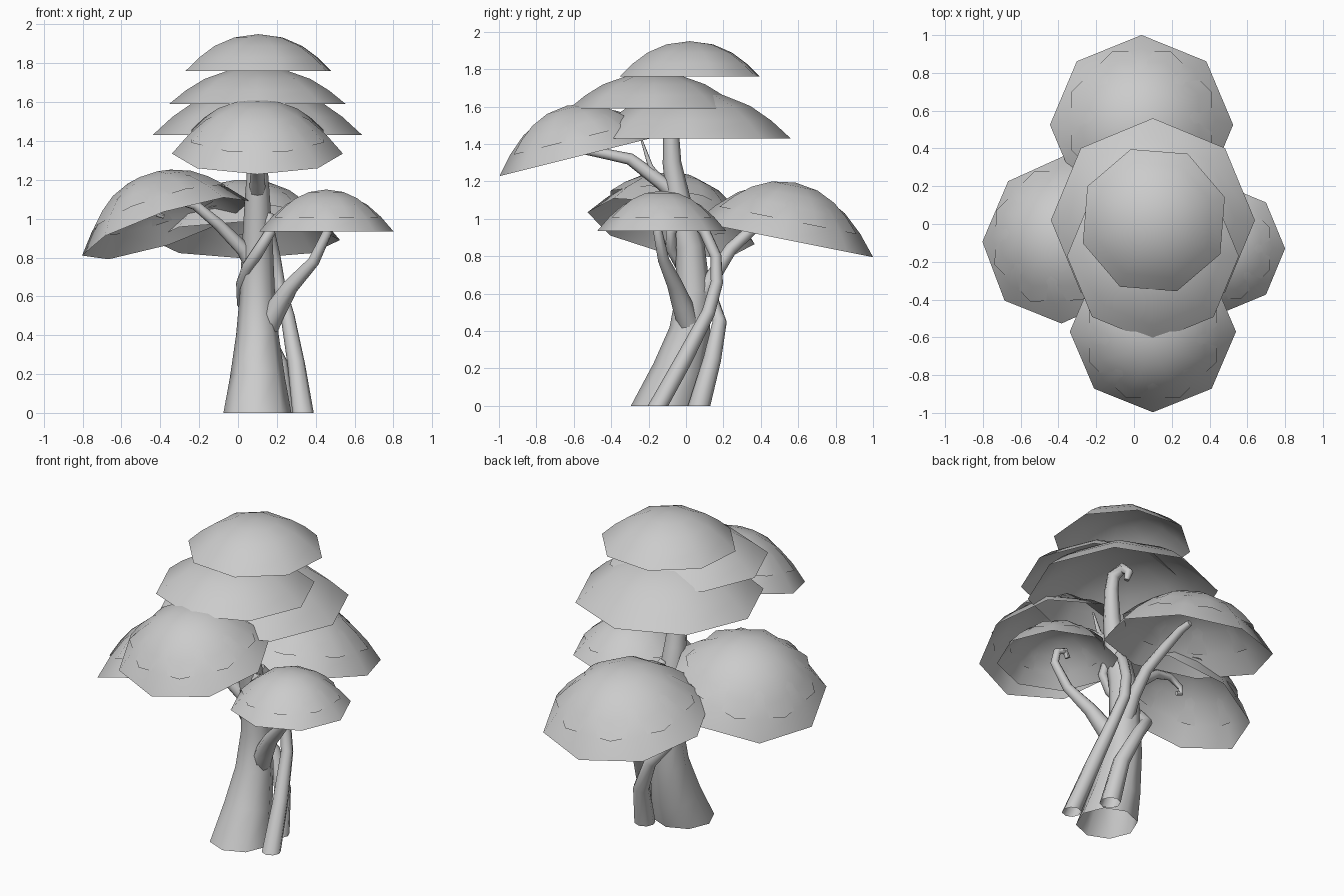
import bpy
import bmesh
from math import cos, sin, pi, radians
from mathutils import Vector

if "Cube" in bpy.data.objects:
    bpy.data.objects.remove(bpy.data.objects["Cube"], do_unlink=True)

grey = bpy.data.materials.new("plain grey")
grey.use_nodes = True
colour = (0.6, 0.6, 0.6, 1)
grey.diffuse_color = colour
grey.node_tree.nodes["Principled BSDF"].inputs["Base Color"].default_value = colour
SIDES = 8


def finish(name, bm):
    """Turn the bmesh into a smooth shaded object."""
    mesh = bpy.data.meshes.new(name)
    bm.to_mesh(mesh)
    bm.free()
    mesh.materials.append(grey)
    obj = bpy.data.objects.new(name, mesh)
    bpy.context.collection.objects.link(obj)
    bpy.ops.object.select_all(action="DESELECT")
    obj.select_set(True)
    bpy.context.view_layer.objects.active = obj
    bpy.ops.object.shade_smooth_by_angle(angle=radians(50))


def bridge(bm, low, high):
    for i in range(SIDES):
        j = (i + 1) % SIDES
        bm.faces.new((low[i], low[j], high[j], high[i]))


def canopy(name, centre, radius, height, normal=(0, 0, 1), turn=0):
    """Hollow eight-sided cap, open below, tilted to the given normal."""
    bm = bmesh.new()
    rings = []
    for r, z in ((1, 0), (.81, .37), (.6, .68), (.33, .91)):
        rings.append([bm.verts.new((radius * r * cos(2 * pi * i / SIDES + radians(turn)),
                                    radius * r * sin(2 * pi * i / SIDES + radians(turn)),
                                    height * z)) for i in range(SIDES)])
    for low, high in zip(rings, rings[1:]):
        bridge(bm, low, high)
    tip = bm.verts.new((0, 0, height))
    for i in range(SIDES):
        bm.faces.new((rings[-1][i], rings[-1][(i + 1) % SIDES], tip))
    tilt = Vector((0, 0, 1)).rotation_difference(Vector(normal))
    bmesh.ops.rotate(bm, verts=bm.verts, matrix=tilt.to_matrix())
    bmesh.ops.translate(bm, verts=bm.verts, vec=centre)
    finish(name, bm)


def double_canopy(name, centre, radius, height, normal):
    """Wide cap with a smaller, turned cap settled over its upper part."""
    canopy(name + "_skirt", centre, radius, height, normal)
    lifted = Vector(centre) + Vector(normal).normalized() * height * .35
    canopy(name + "_cap", lifted, radius * .835, height * .7, normal, 22.5)


def limb(name, points, radii, grounded=False):
    """Tapered eight-sided tube through the points, open at its root."""
    bm = bmesh.new()
    path = [Vector(p) for p in points]
    spin = Vector((1, 0, 0))
    rings = []
    for k, p in enumerate(path):
        along = (path[min(k + 1, len(path) - 1)] - path[max(k - 1, 0)]).normalized()
        if grounded and k == 0:
            along = Vector((0, 0, 1))
        spin = (spin - along * spin.dot(along)).normalized()
        side = along.cross(spin)
        rings.append([bm.verts.new(p + radii[k] * (spin * cos(2 * pi * i / SIDES)
                                                   + side * sin(2 * pi * i / SIDES)))
                      for i in range(SIDES)])
    for low, high in zip(rings, rings[1:]):
        bridge(bm, low, high)
    bm.faces.new(rings[-1])
    finish(name, bm)


# Stacked crown
canopy("crown_lower", (.1, .02, 1.43), .54, .255)
canopy("crown_middle", (.1, -.17, 1.59), .455, .19)
canopy("crown_top", (.105, .02, 1.76), .395, .19, turn=18)

# Side canopies
double_canopy("front_canopy", (.1, -.57, 1.335), .44, .265, (0, -.25, 1))
double_canopy("back_canopy", (.04, .525, .89), .485, .295, (0, .2, 1))
double_canopy("right_canopy", (-.37, -.08, .95), .455, .28, (-.33, .2, 1))
double_canopy("left_canopy", (.455, -.13, .935), .345, .205, (0, 0, 1))

# Main trunk with its hooked tip
limb("trunk",
     [(.1, -.12, 0), (.1, -.04, .18), (.1, .02, .4), (.1, .04, .62), (.1, .02, .85),
      (.1, -.04, 1.1), (.1, -.075, 1.3), (.1, -.08, 1.5), (.1, -.06, 1.59),
      (.08, 0, 1.62), (.07, .04, 1.58), (.08, .03, 1.53)],
     [.175, .142, .11, .09, .08, .065, .05, .04, .037, .032, .025, .015], True)

# Twin vines that climb round the trunk
limb("outer_vine",
     [(.335, -.15, 0), (.3, -.01, .25), (.255, .12, .5), (.21, .165, .66),
      (.19, .16, .8), (.16, .1, .93), (.13, .03, 1.02)],
     [.055, .045, .036, .033, .03, .03, .03], True)
limb("inner_vine",
     [(.235, .07, 0), (.21, .14, .25), (.12, .18, .45), (.025, .14, .57),
      (.02, .06, .66), (.05, -.03, .75), (.11, -.08, .84), (.165, -.08, .93),
      (.16, -.04, 1.02)],
     [.06, .048, .038, .034, .032, .03, .03, .028, .025], True)

# Branches carrying the side canopies, most with a small hooked end
limb("left_branch",
     [(.14, .02, .42), (.2, -.02, .54), (.27, -.06, .65), (.39, -.12, .78),
      (.46, -.15, .93), (.45, -.14, 1), (.4, -.13, 1.02), (.38, -.13, .98)],
     [.06, .055, .042, .03, .025, .023, .02, .016])
limb("back_branch",
     [(.12, .06, .55), (.13, .15, .7), (.11, .24, .84), (.07, .36, .95),
      (.05, .47, 1.02), (.04, .54, 1.04)],
     [.045, .04, .034, .03, .025, .018])
limb("right_branch",
     [(.08, .02, .75), (.03, 0, .84), (-.1, -.04, .97), (-.22, -.07, 1.07),
      (-.33, -.08, 1.1), (-.41, -.08, 1.06), (-.41, -.08, 1.02), (-.38, -.08, 1.01)],
     [.045, .038, .03, .026, .022, .018, .016, .012])
limb("front_branch",
     [(.1, -.04, 1.12), (.1, -.14, 1.2), (.1, -.3, 1.32), (.1, -.42, 1.345),
      (.1, -.55, 1.37), (.1, -.6, 1.41)],
     [.045, .038, .032, .028, .024, .018])
limb("front_twig", [(.1, -.13, 1.19), (.1, -.19, 1.28), (.1, -.24, 1.43)], [.025, .014, .005])
